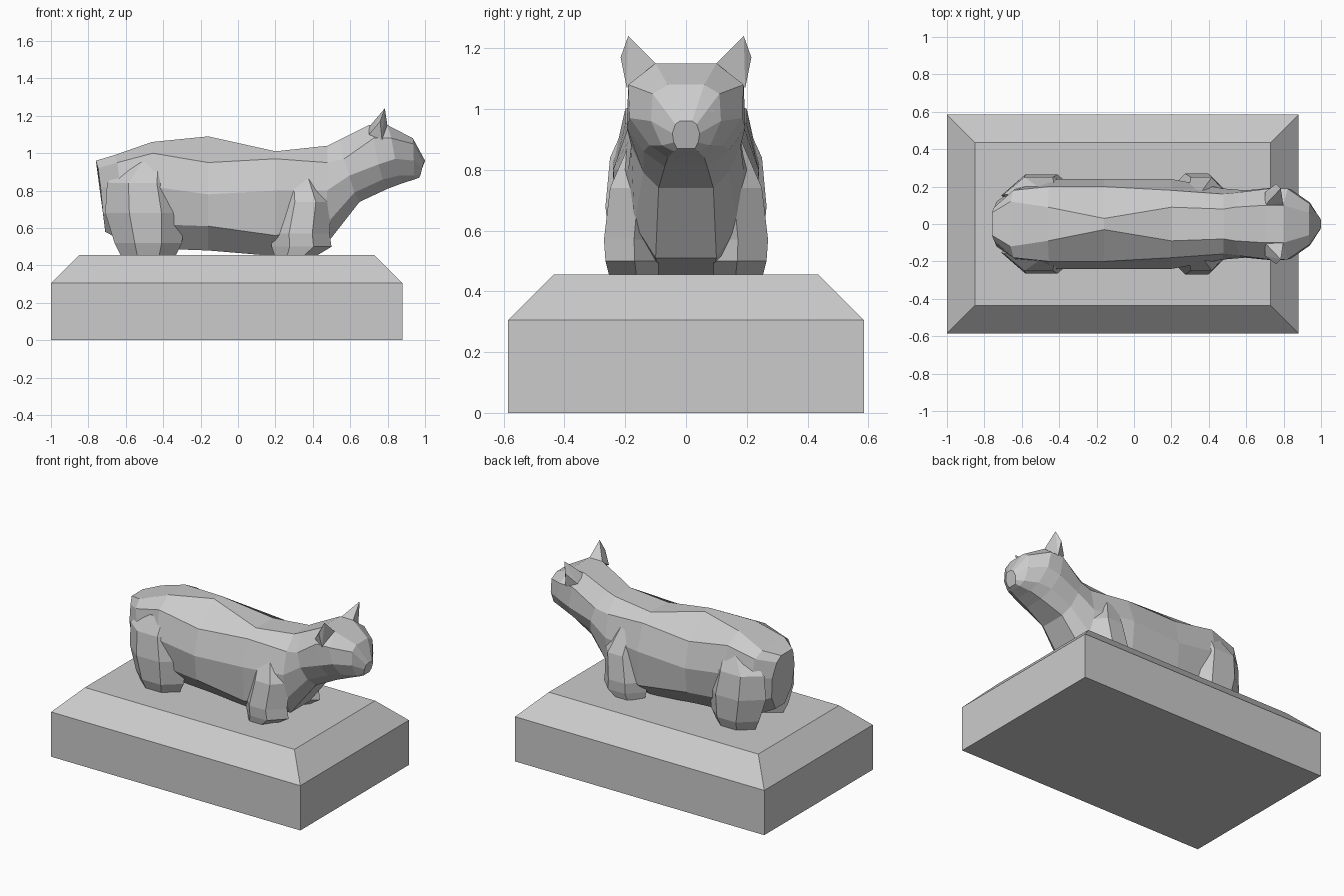
import bpy, bmesh


def build(name, rings=None, hull=None):
    """Skin closed rings of points, or wrap points in a hull."""
    bm = bmesh.new()
    if hull:
        for p in hull:
            bm.verts.new(p)
        bmesh.ops.convex_hull(bm, input=bm.verts[:])
    else:
        loops = [[bm.verts.new(p) for p in r] for r in rings]
        n = len(loops[0])
        for a, b in zip(loops, loops[1:]):
            for i in range(n):
                j = (i + 1) % n
                bm.faces.new((a[i], a[j], b[j], b[i]))
        bm.faces.new(loops[0])
        bm.faces.new(loops[-1])
    bmesh.ops.recalc_face_normals(bm, faces=bm.faces[:])
    me = bpy.data.meshes.new(name)
    bm.to_mesh(me)
    bm.free()
    ob = bpy.data.objects.new(name, me)
    bpy.context.collection.objects.link(ob)
    return ob


def mirrored(name, rings=None, hull=None):
    ob = build(name, rings, hull)
    m = ob.modifiers.new("Mirror", 'MIRROR')
    m.use_axis = (False, True, False)
    m.use_mirror_merge = False
    return ob


def body_ring(xt, xb, half):
    n = len(half) - 1
    right = [(xt + (xb - xt) * i / n, y, z) for i, (y, z) in enumerate(half)]
    return right + [(x, -y, z) for x, y, z in reversed(right)]


def rect(x0, x1, y, z):
    return [(x0, -y, z), (x1, -y, z), (x1, y, z), (x0, y, z)]


def leg_ring(z, x0, x1, y0, y1):
    w, ym = (x1 - x0) * 0.3, y0 + (y1 - y0) * 0.45
    return [(x0, ym, z), (x0 + w, y1, z), (x1 - w, y1, z),
            (x1, ym, z), (x1 - w, y0, z), (x0 + w, y0, z)]


# Plinth with sloped upper edge
build("plinth", [rect(-1, 0.88, 0.585, 0), rect(-1, 0.88, 0.585, 0.305),
                 rect(-0.85, 0.73, 0.435, 0.455)])

# Torso, neck and head: half sections from top to underside
torso = [
    (-0.76, -0.71, [(.06, .96), (.09, .92), (.12, .82), (.11, .68), (.05, .58)]),
    (-0.66, -0.60, [(.12, .99), (.18, .95), (.19, .82), (.16, .64), (.06, .52)]),
    (-0.46, -0.44, [(.09, 1.06), (.20, 1.00), (.24, .82), (.19, .62), (.08, .49)]),
    (-0.16, -0.16, [(.03, 1.09), (.20, .95), (.24, .78), (.22, .61), (.09, .48)]),
    (0.20, 0.20, [(.09, 1.01), (.18, .97), (.24, .80), (.22, .56), (.09, .45)]),
    (0.48, 0.47, [(.08, 1.04), (.16, .95), (.19, .80), (.17, .62), (.10, .51)]),
]
head = [
    (0.54, 0.65, [(.09, 1.07), (.17, .97), (.18, .88), (.14, .79), (.09, .74)]),
    (0.70, 0.80, [(.10, 1.15), (.19, 1.08), (.195, .94), (.14, .86), (.07, .81)]),
    (0.80, 0.88, [(.10, 1.15), (.19, 1.08), (.185, .97), (.12, .88), (.06, .84)]),
    (0.935, 0.945, [(.06, 1.08), (.11, 1.05), (.115, .96), (.08, .88), (.04, .86)]),
    (1.0, 0.97, [(.02, .96), (.035, .95), (.045, .92), (.04, .89), (.03, .87)]),
]
build("cat_body", [body_ring(*s) for s in torso + head])

# Hind legs
mirrored("hind_legs", [leg_ring(*r) for r in (
    (.95, -.58, -.36, .12, .20), (.84, -.70, -.32, .08, .25),
    (.68, -.71, -.28, .06, .265), (.52, -.66, -.30, .08, .25),
    (.44, -.62, -.34, .09, .22))])

# Front legs
mirrored("front_legs", [leg_ring(*r) for r in (
    (.90, .24, .42, .08, .18), (.74, .22, .50, .08, .25),
    (.57, .18, .49, .09, .27), (.50, .18, .50, .09, .265),
    (.44, .20, .40, .09, .25))])

# Ears
mirrored("ears", hull=[(.70, .17, 1.10), (.76, .215, 1.17), (.77, .195, 1.07),
                       (.80, .09, 1.14), (.70, .10, 1.14), (.785, .19, 1.24)])

# Eyes
mirrored("eyes", hull=[(.93, .12, 1.0), (.965, .07, 1.0), (.95, .09, 1.013),
                       (.955, .09, .987), (.93, .08, 1.0)])
